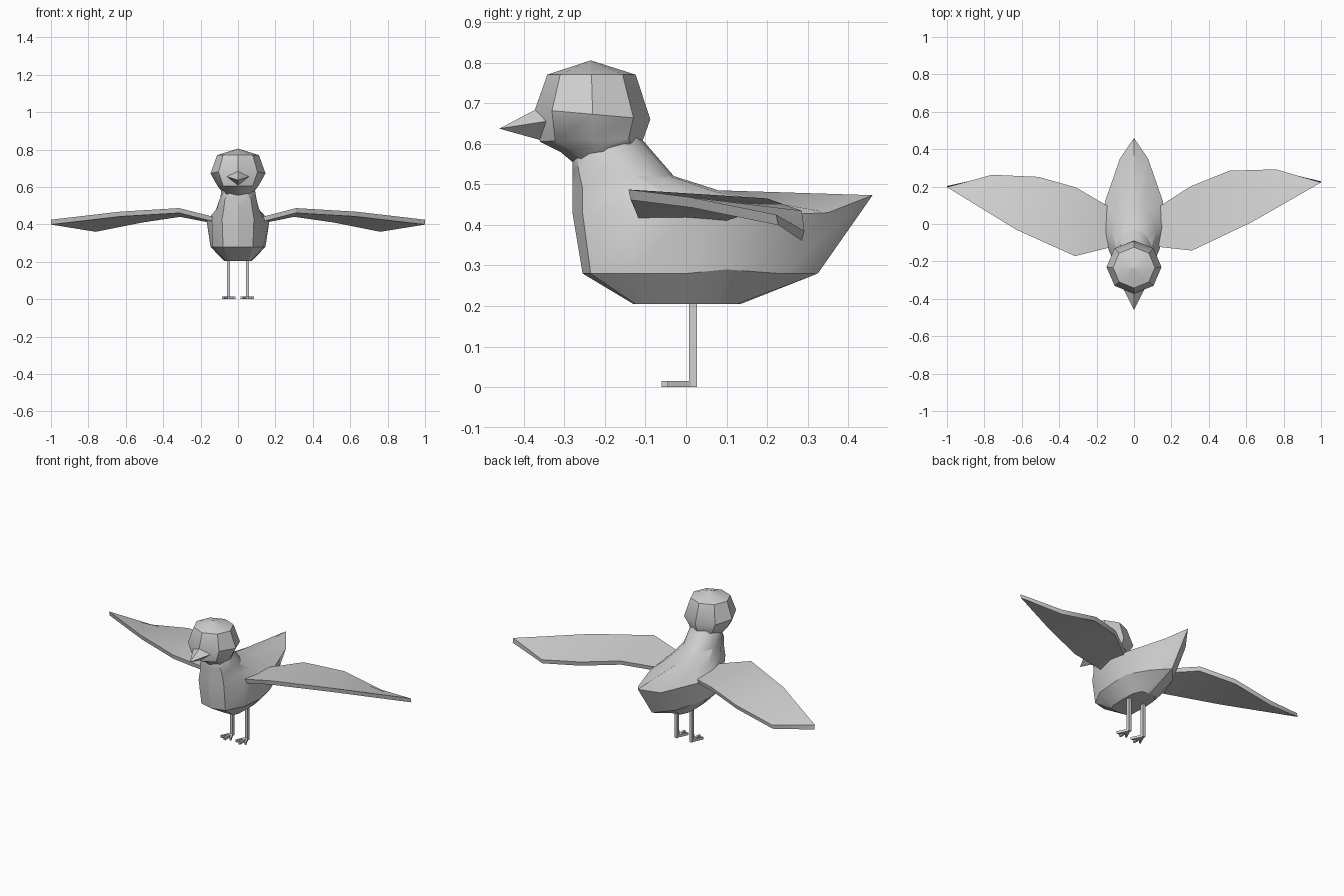
import bpy, bmesh, math
from mathutils import Vector

if "Cube" in bpy.data.objects:
    bpy.data.objects.remove(bpy.data.objects["Cube"])

grey = bpy.data.materials.new("plain grey")
grey.diffuse_color = (0.64, 0.64, 0.64, 1)
grey.use_nodes = True
grey.node_tree.nodes["Principled BSDF"].inputs["Base Color"].default_value = grey.diffuse_color


def finish(name, bm, angle=30):
    bmesh.ops.remove_doubles(bm, verts=bm.verts, dist=1e-5)
    bmesh.ops.recalc_face_normals(bm, faces=bm.faces)
    me = bpy.data.meshes.new(name)
    bm.to_mesh(me)
    bm.free()
    me.materials.append(grey)
    ob = bpy.data.objects.new(name, me)
    bpy.context.collection.objects.link(ob)
    bpy.ops.object.select_all(action='DESELECT')
    ob.select_set(True)
    bpy.context.view_layer.objects.active = ob
    bpy.ops.object.shade_smooth_by_angle(angle=math.radians(angle))
    return ob


def loft(bm, rings):
    """Skin closed rings of equal length and cap both ends."""
    loops = [[bm.verts.new(p) for p in r] for r in rings]
    n = len(loops[0])
    for a, b in zip(loops, loops[1:]):
        for i in range(n):
            j = (i + 1) % n
            bm.faces.new((a[i], a[j], b[j], b[i]))
    bm.faces.new(loops[0])
    bm.faces.new(loops[-1])


def mirrored(half):
    """Half ring from breast to back, closed over x = 0."""
    return half + [(-x, y, z) for x, y, z in reversed(half[1:-1])]


def oval(front, back, half_width, n=8):
    """Tilted ring between a front (y, z) and a back (y, z) point."""
    out = []
    for i in range(n):
        a = 2 * math.pi * i / n
        t = (1 - math.cos(a)) / 2
        out.append((half_width * math.sin(a),
                    front[0] + (back[0] - front[0]) * t,
                    front[1] + (back[1] - front[1]) * t))
    return out


# Body: belly, flank, shoulder and neck rings
body = [
    [(0, -.13, .205), (.055, -.125, .205), (.07, -.10, .205), (.075, 0, .205),
     (.07, .08, .205), (.05, .125, .205), (0, .135, .205)],
    [(0, -.255, .28), (.08, -.235, .28), (.135, -.13, .28), (.147, 0, .28),
     (.14, .10, .29), (.085, .23, .28), (0, .325, .28)],
    [(0, -.28, .43), (.085, -.255, .43), (.137, -.135, .43), (.168, 0, .42),
     (.155, .12, .42), (.075, .35, .43), (0, .46, .473)],
    [(0, -.28, .49), (.075, -.255, .49), (.112, -.165, .485), (.12, -.04, .47),
     (.10, .03, .472), (.06, .07, .482), (0, .08, .485)],
    [(0, -.28, .535), (.07, -.265, .535), (.10, -.20, .53), (.095, -.12, .52),
     (.07, -.07, .518), (.04, -.04, .52), (0, -.03, .52)],
]
rings = [mirrored(r) for r in body]
rings.append(oval((-.28, .565), (-.108, .61), .09, 12))
rings.append(oval((-.27, .61), (-.125, .64), .07, 12))
bm = bmesh.new()
loft(bm, rings)
finish("body", bm)

# Head: eight-sided rings closed to a point on the crown
bm = bmesh.new()
loft(bm, [
    oval((-.28, .555), (-.12, .60), .085),
    oval((-.31, .58), (-.108, .605), .10),
    oval((-.36, .605), (-.104, .615), .112),
    oval((-.372, .685), (-.088, .66), .147),
    oval((-.342, .77), (-.124, .77), .112),
    oval((-.236, .805), (-.234, .805), .001),
])
finish("head", bm, 40)

# Beak: four-sided cone
bm = bmesh.new()
base = [bm.verts.new(p) for p in
        ((0, -.35, .695), (.058, -.345, .655), (0, -.345, .605), (-.058, -.345, .655))]
tip = bm.verts.new((0, -.46, .637))
bm.faces.new(base)
for i in range(4):
    bm.faces.new((base[i], base[(i + 1) % 4], tip))
finish("beak", bm, 20)

# Wings: leading and trailing edge points per station, given a thin depth
right_wing = [((.11, -.12, .435), (.13, .09, .43)),
              ((.31, -.142, .487), (.30, .20, .465)),
              ((.63, .01, .468), (.51, .285, .435)),
              ((1, .222, .425), (.76, .292, .385))]
left_wing = [((-.11, -.12, .435), (-.13, .09, .43)),
             ((-.315, -.172, .487), (-.31, .195, .465)),
             ((-.63, -.03, .468), (-.51, .252, .435)),
             ((-1, .197, .425), (-.76, .263, .385))]
for name, stations in (("right_wing", right_wing), ("left_wing", left_wing)):
    bm = bmesh.new()
    sections = []
    for lead, trail in stations:
        a, b = Vector(lead), Vector(trail)
        drop = Vector((0, .006, -.026))
        sections.append([a, b, b + drop * .95 - Vector((0, .012, 0)), a + drop])
    loft(bm, sections)
    finish(name, bm, 25)

# Legs and three-toed feet
for side, name in ((1, "right"), (-1, "left")):
    cx = .05 * side
    bm = bmesh.new()
    loft(bm, [[(cx + sx * .008, .017 + sy * .01, z)
               for sx, sy in ((-1, -1), (1, -1), (1, 1), (-1, 1))]
              for z in (0, .23)])
    finish(name + "_leg", bm)
    bm = bmesh.new()
    for spread, reach in ((-.03, -.045), (0, -.06), (.03, -.045)):
        loft(bm, [[(cx + dx + s * w, y, z) for s, z in
                   ((-1, 0), (1, 0), (1, .015), (-1, .015))]
                  for dx, y, w in ((0, .015, .007), (spread, reach, .006))])
    finish(name + "_foot", bm)
